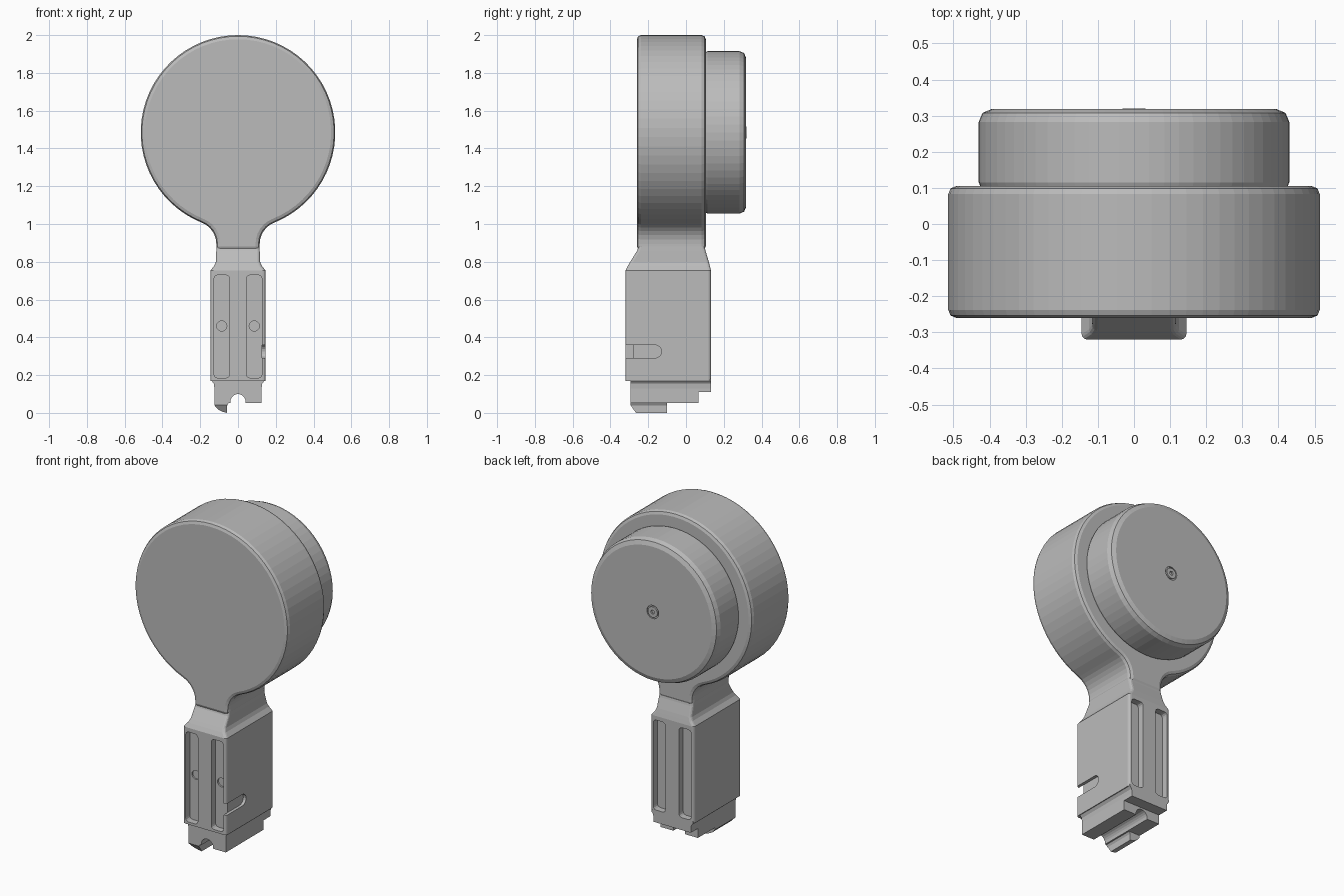
import bpy, bmesh
from math import sin, cos, pi, atan2, sqrt, radians

cube = bpy.data.objects.get("Cube")
if cube:
    bpy.data.objects.remove(cube, do_unlink=True)

grey = bpy.data.materials.new("plain grey")
grey.use_nodes = True
COLOUR = (0.5, 0.5, 0.5, 1)
grey.diffuse_color = COLOUR
grey.node_tree.nodes["Principled BSDF"].inputs["Base Color"].default_value = COLOUR


def loft(name, rings):
    """Closed solid through rings with equal point counts."""
    bm = bmesh.new()
    loops = [[bm.verts.new(p) for p in ring] for ring in rings]
    n = len(loops[0])
    for a, b in zip(loops, loops[1:]):
        for i in range(n):
            j = (i + 1) % n
            bm.faces.new((a[i], a[j], b[j], b[i]))
    bm.faces.new(loops[0])
    bm.faces.new(loops[-1])
    bmesh.ops.recalc_face_normals(bm, faces=bm.faces)
    mesh = bpy.data.meshes.new(name)
    bm.to_mesh(mesh)
    bm.free()
    mesh.materials.append(grey)
    obj = bpy.data.objects.new(name, mesh)
    bpy.context.collection.objects.link(obj)
    return obj


def prism_y(name, pts, y0, y1):
    return loft(name, [[(x, y, z) for x, z in pts] for y in (y0, y1)])


def prism_x(name, pts, x0, x1):
    return loft(name, [[(x, y, z) for y, z in pts] for x in (x0, x1)])


def arc(cx, cz, r, a0, a1, n):
    return [(cx + r * cos(a0 + (a1 - a0) * i / n),
             cz + r * sin(a0 + (a1 - a0) * i / n)) for i in range(n + 1)]


def circle(cx, cz, r, n):
    return arc(cx, cz, r, 0, 2 * pi, n)[:-1]


def rounded_rect(x0, x1, z0, z1, r):
    corners = ((x1 - r, z1 - r), (x0 + r, z1 - r), (x0 + r, z0 + r), (x1 - r, z0 + r))
    return [p for i, (x, z) in enumerate(corners)
            for p in arc(x, z, r, i * pi / 2, (i + 1) * pi / 2, 3)]


def apply_modifier(obj, mod):
    bpy.context.view_layer.objects.active = obj
    bpy.ops.object.modifier_apply(modifier=mod.name)


def cut(obj, cutter):
    mod = obj.modifiers.new("cut", "BOOLEAN")
    mod.operation, mod.solver, mod.object = "DIFFERENCE", "EXACT", cutter
    apply_modifier(obj, mod)
    bpy.data.objects.remove(cutter, do_unlink=True)


def round_edges(obj, width, segments):
    mod = obj.modifiers.new("round", "BEVEL")
    mod.width, mod.segments = width, segments
    mod.limit_method, mod.angle_limit = "ANGLE", radians(50)
    apply_modifier(obj, mod)


# Round head running through fillets into the neck
CZ, R, NECK, FILLET = 1.485, 0.515, 0.115, 0.12
fx = NECK + FILLET
fz = CZ - sqrt((R + FILLET) ** 2 - fx ** 2)
touch = atan2(CZ - fz, -fx)
right_side = [(NECK, 0.86)] + arc(fx, fz, FILLET, pi, touch, 6)
start = touch - pi
head_arc = arc(0, CZ, R, start, pi - start, 58)[1:-1]
left_side = [(-x, z) for x, z in reversed(right_side)]
head = prism_y("head_and_neck", right_side + head_arc + left_side, -0.26, 0.105)
round_edges(head, 0.022, 2)

# Smaller drum on the back
drum = prism_y("back_drum", circle(0, CZ, 0.43, 64), 0.08, 0.318)
round_edges(drum, 0.035, 2)

# Centre screw with a hexagonal socket
cut(drum, prism_y("screw_recess", circle(0, CZ, 0.04, 24), 0.31, 0.35))
screw = prism_y("centre_screw", circle(0, CZ, 0.032, 24), 0.30, 0.32)
cut(screw, prism_y("hex_socket", circle(0, CZ, 0.013, 6), 0.308, 0.35))


# Flared shoulder between neck and handle
def shoulder_ring(w, front, back, z):
    return [(x, y, z) for x, y in rounded_rect(-w, w, front, back, 0.015)]


loft("shoulder", [
    shoulder_ring(0.113, -0.245, 0.095, 0.90),
    shoulder_ring(0.115, -0.258, 0.103, 0.86),
    shoulder_ring(0.117, -0.295, 0.121, 0.80),
    shoulder_ring(0.125, -0.307, 0.126, 0.78),
    shoulder_ring(0.145, -0.32, 0.132, 0.755)])

# Handle with long grooves on front and back
handle = loft("handle", [shoulder_ring(0.145, -0.32, 0.132, z) for z in (0.17, 0.755)])
for side in (-1, 1):
    x = side * 0.086
    groove = rounded_rect(x - 0.041, x + 0.041, 0.185, 0.73, 0.02)
    cut(handle, prism_y("front_groove", groove, -0.4, -0.28))
    cut(handle, prism_y("back_groove", groove, 0.092, 0.2))
    cut(handle, prism_y("pin_hole", circle(x, 0.46, 0.027, 20), -0.3, -0.27))

# Side slot, open to the front, on the left
slot = [(-0.4, 0.36), (-0.4, 0.29)] + arc(-0.165, 0.325, 0.035, -pi / 2, pi / 2, 8)
cut(handle, prism_x("side_slot", slot, 0.127, 0.2))

# Plug below the handle, with a stepped back and a central channel
plug = prism_y("plug", [(-0.14, 0.18), (-0.14, 0.17), (-0.128, 0.155), (-0.125, 0.13),
                        (-0.125, 0.053), (0.125, 0.053), (0.125, 0.13),
                        (0.128, 0.155), (0.14, 0.17), (0.14, 0.18)], -0.295, 0.132)
cut(plug, prism_x("back_step", [(0.065, 0), (0.2, 0), (0.2, 0.11), (0.065, 0.11)], -0.3, 0.3))
channel = [(0.04, 0)] + arc(0, 0.06, 0.04, 0, pi, 10) + [(-0.04, 0)]
cut(plug, prism_y("channel", channel, -0.4, 0.3))

# Hooked latch under the plug
latch = prism_y("latch", [(-0.125, 0.06), (-0.125, 0.04), (-0.105, 0.018), (-0.08, 0.005),
                          (-0.057, 0), (-0.057, 0.04), (-0.045, 0.06)], -0.295, -0.10)
cut(latch, prism_x("latch_chamfer", [(-0.3, 0.05), (-0.265, 0), (-0.265, -0.05), (-0.4, -0.05),
                                     (-0.4, 0.05)], -0.3, 0.3))
